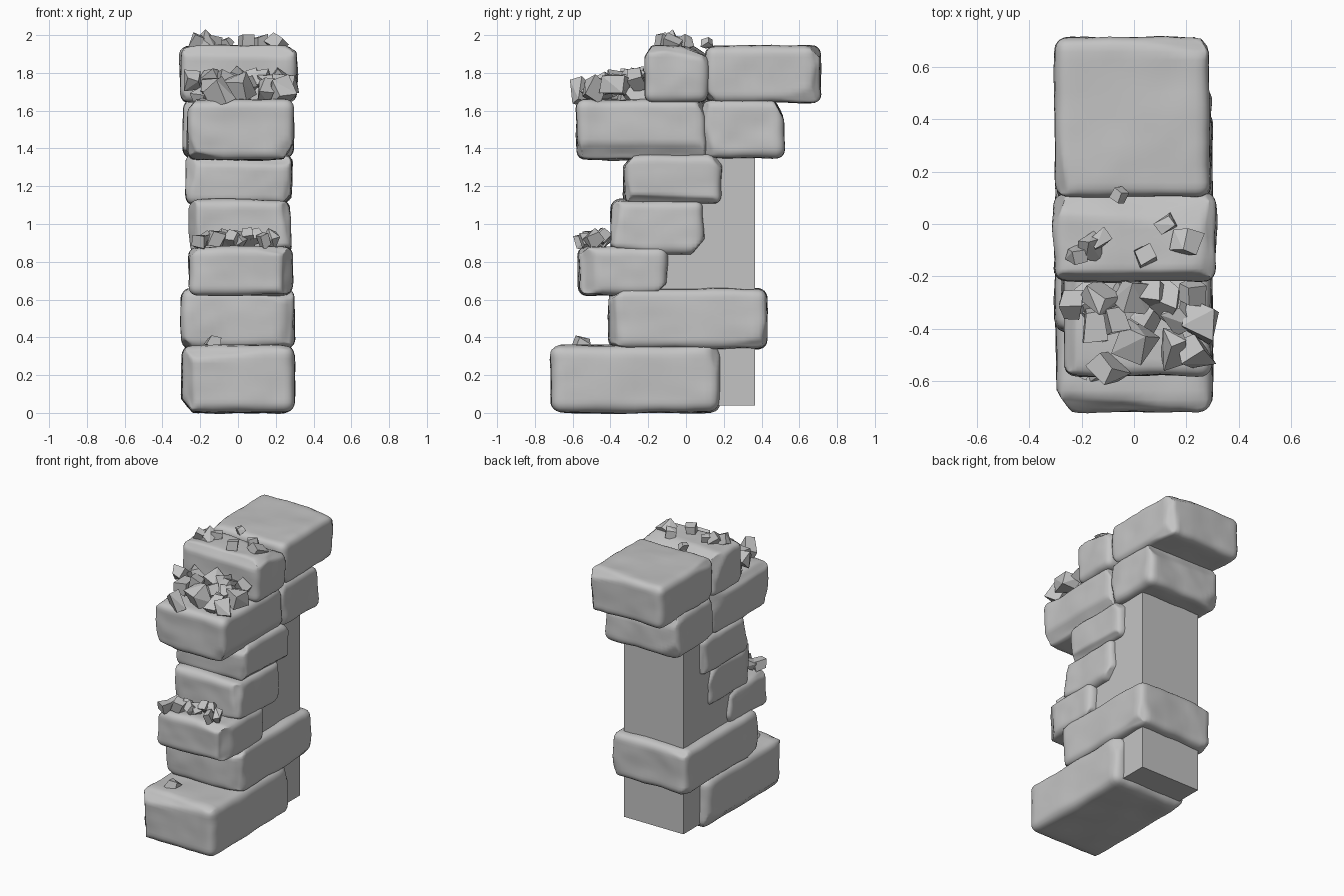
import bpy, bmesh, math, random
from mathutils import Vector, Matrix, noise

random.seed(7)
cube = bpy.data.objects.get("Cube")
if cube:
    bpy.data.objects.remove(cube)

grey = bpy.data.materials.new("stone grey")
grey.use_nodes = True
grey.diffuse_color = (0.55, 0.55, 0.55, 1)
grey.node_tree.nodes["Principled BSDF"].inputs["Base Color"].default_value = grey.diffuse_color


def finish(bm, name, smooth):
    """Turn a bmesh into a named object with the stone material."""
    bmesh.ops.recalc_face_normals(bm, faces=bm.faces)
    for face in bm.faces:
        face.smooth = smooth
    mesh = bpy.data.meshes.new(name)
    bm.to_mesh(mesh)
    bm.free()
    mesh.materials.append(grey)
    obj = bpy.data.objects.new(name, mesh)
    bpy.context.collection.objects.link(obj)
    return obj


def block(name, x0, x1, y0, y1, z0, z1, radius=0.05):
    """Worn stone block: rounded box with chipped edges and gentle dents."""
    low, high = Vector((x0, y0, z0)), Vector((x1, y1, z1))
    centre, half = (low + high) / 2, (high - low) / 2
    bm = bmesh.new()
    bmesh.ops.create_cube(bm, size=2)
    bmesh.ops.subdivide_edges(bm, edges=bm.edges[:], cuts=19, use_grid_fill=True)
    # chips: shallow planes across random edges and corners
    chips = []
    for i in range(9):
        signs = Vector([random.choice((-1, 1)) for _ in range(3)])
        lean = Vector([random.uniform(0.3, 1) for _ in range(3)])
        lean[i % 3] = random.uniform(0, 0.35)
        normal = Vector([s * a for s, a in zip(signs, lean)]).normalized()
        reach = sum(abs(n) * h for n, h in zip(normal, half))
        chips.append((normal, reach - random.uniform(0.035, 0.06)))
    inner = half - Vector((radius,) * 3)
    for v in bm.verts:
        # crowd the grid towards the edges, then round them
        p = Vector([math.sin(c * math.pi / 2) * h for c, h in zip(v.co, half)])
        core = Vector([max(-k, min(k, c)) for c, k in zip(p, inner)])
        out = (p - core).normalized()
        p = core + out * radius
        for normal, limit in chips:
            over = p.dot(normal) - limit
            if over > 0:
                p -= normal * over
        dent = noise.noise((p + centre) * 5) + 0.4 * noise.noise((p + centre) * 12)
        p += out * (0.011 * dent - 0.002)
        v.co = p + centre
    return finish(bm, name, True)


def add_pebble(bm, x, y, z, size):
    """Angular flat-faced chunk, a jittered box wrapped in its hull."""
    turn = Matrix.Rotation(random.uniform(0, 6), 3, Vector(
        [random.uniform(-1, 1) for _ in range(3)]).normalized())
    shape = [random.uniform(0.7, 1.2) * size / 2 for _ in range(3)]
    part = bmesh.new()
    for sx in (-1, 1):
        for sy in (-1, 1):
            for sz in (-1, 1):
                corner = [s * h * random.uniform(0.5, 1)
                          for s, h in zip((sx, sy, sz), shape)]
                part.verts.new(turn @ Vector(corner) + Vector((x, y, z)))
    bmesh.ops.convex_hull(part, input=part.verts[:])
    bmesh.ops.dissolve_limit(part, angle_limit=0.3, verts=part.verts[:],
                             edges=part.edges[:])
    temp = bpy.data.meshes.new("pebble")
    part.to_mesh(temp)
    part.free()
    bm.from_mesh(temp)
    bpy.data.meshes.remove(temp)


def pile(name, spots, size, height):
    """Scatter chunks at x, y spots, with height given as a rule of y."""
    bm = bmesh.new()
    for x, y in spots:
        add_pebble(bm, x, y, height(y), size * random.uniform(0.85, 1.2))
    finish(bm, name, False)


# Stacked blocks, from the ground up
block("base_block", -0.30, 0.30, -0.72, 0.18, 0.0, 0.36, 0.06)
block("second_block", -0.30, 0.30, -0.41, 0.43, 0.34, 0.66)
block("third_block", -0.26, 0.29, -0.57, -0.10, 0.62, 0.88)
block("fourth_block", -0.26, 0.28, -0.40, 0.10, 0.84, 1.13)
block("fifth_block", -0.28, 0.29, -0.33, 0.19, 1.10, 1.37)
block("sixth_front_block", -0.27, 0.295, -0.58, 0.11, 1.34, 1.66)
block("sixth_back_block", -0.29, 0.29, 0.08, 0.52, 1.35, 1.66)
block("top_front_block", -0.31, 0.31, -0.22, 0.12, 1.64, 1.945)
block("top_back_block", -0.30, 0.29, 0.10, 0.715, 1.64, 1.945)

# Plain square post behind the blocks
post = bmesh.new()
bmesh.ops.create_cube(post, size=1)
for v in post.verts:
    v.co = Vector((v.co.x * 0.47, v.co.y * 0.56 + 0.085, v.co.z * 1.4 + 0.74))
finish(post, "core_post", False)

# Loose rubble
ledge = [(-.24, -.3), (-.15, -.39), (-.13, -.28), (-.07, -.36), (0, -.45),
         (.12, -.29), (.05, -.36), (.15, -.47), (.23, -.49), (.25, -.37),
         (.22, -.26), (-.1, -.55), (0, -.27), (.07, -.27), (.17, -.35)]
pile("ledge_rubble", ledge, 0.125, lambda y: 1.69 + (y + 0.56) * 0.25)
pile("ledge_rubble_fill", [(-.17, -.28), (-.04, -.27), (.08, -.3), (.18, -.27),
                           (.02, -.33), (-.12, -.32)], 0.11, lambda y: 1.68)
pile("top_rubble", [(-.22, -.12), (-.13, -.06), (-.17, -.09), (.04, -.12),
                    (.12, 0), (.2, -.07), (-.06, .11)], 0.085, lambda y: 1.96)
steps = [(-0.2 + i * 0.042, -0.43 - 0.11 * random.random()) for i in range(10)]
pile("low_rubble", steps, 0.09, lambda y: 0.905 + (y + 0.55) * 0.25)
pile("base_pebble", [(-.13, -.55)], 0.075, lambda y: 0.365)
